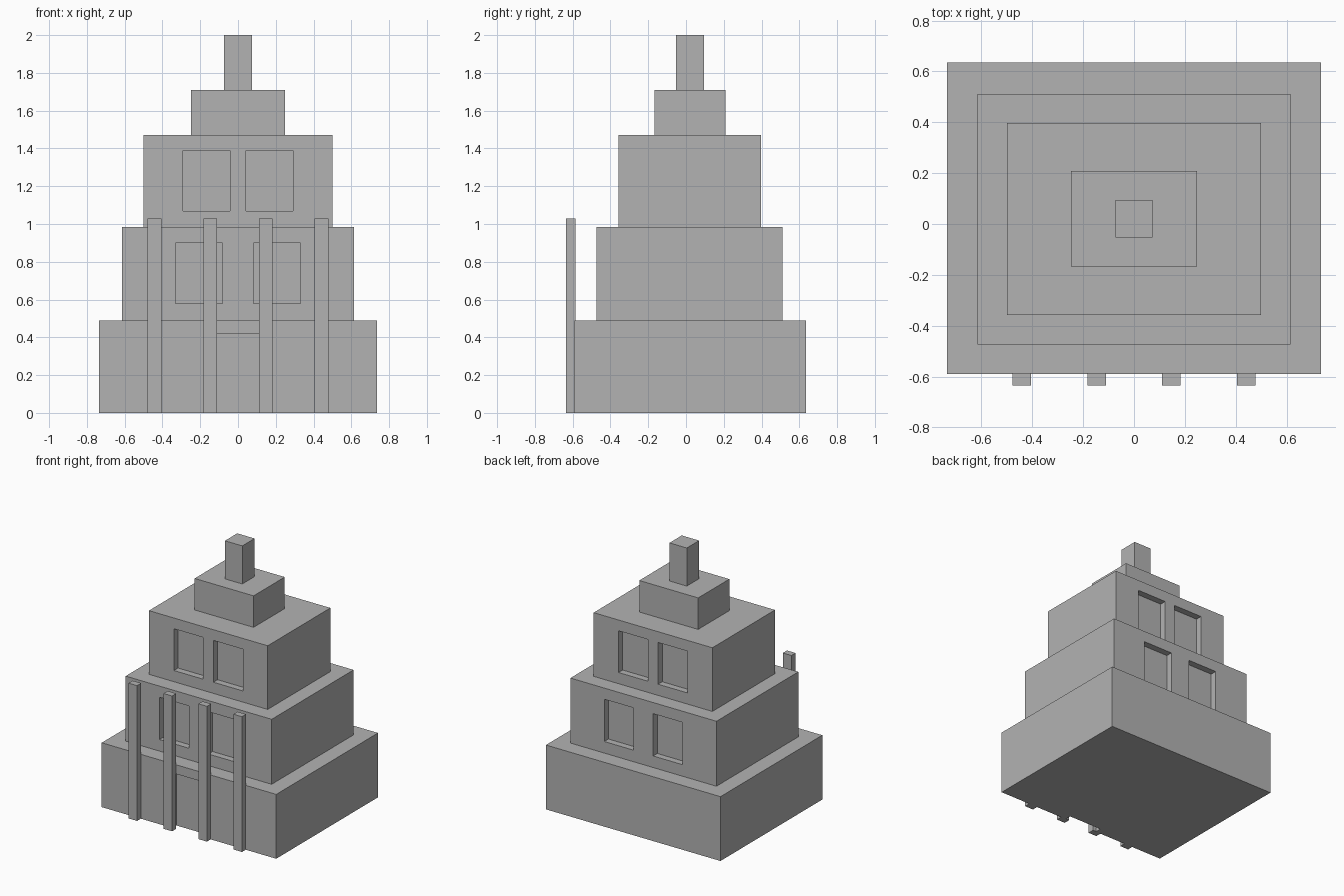
import bpy
import bmesh
from mathutils import Matrix, Vector

old = bpy.data.objects.get("Cube")
if old:
    bpy.data.objects.remove(old, do_unlink=True)

# Single grey stone material
GREY = (0.45, 0.45, 0.45, 1.0)
stone = bpy.data.materials.new("grey_stone")
stone.use_nodes = True
stone.diffuse_color = GREY
stone.node_tree.nodes["Principled BSDF"].inputs["Base Color"].default_value = GREY


def boxes(name, spans):
    """One object made of boxes, each given as (low corner, high corner)."""
    bm = bmesh.new()
    for low, high in spans:
        low, high = Vector(low), Vector(high)
        place = Matrix.Translation((low + high) / 2) @ Matrix.Diagonal((*(high - low), 1))
        bmesh.ops.create_cube(bm, size=1, matrix=place)
    mesh = bpy.data.meshes.new(name)
    bm.to_mesh(mesh)
    bm.free()
    mesh.materials.append(stone)
    obj = bpy.data.objects.new(name, mesh)
    bpy.context.collection.objects.link(obj)
    return obj


def carve(obj, spans):
    """Cut box-shaped recesses into an object."""
    cutter = boxes("recess_cutter", spans)
    cutter.hide_render = True
    mod = obj.modifiers.new("recesses", 'BOOLEAN')
    mod.operation = 'DIFFERENCE'
    mod.solver = 'EXACT'
    mod.object = cutter
    bpy.context.view_layer.objects.active = obj
    bpy.ops.object.modifier_apply(modifier=mod.name)
    bpy.data.objects.remove(cutter, do_unlink=True)


DEPTH = 0.05    # recess depth
OVER = 0.1      # cutter overshoot outside the wall


def windows(front, back, inner, outer, bottom, top):
    """A mirrored window pair on both the front and back walls."""
    spans = []
    for x0, x1 in ((-outer, -inner), (inner, outer)):
        spans.append(((x0, front - OVER, bottom), (x1, front + DEPTH, top)))
        spans.append(((x0, back - DEPTH, bottom), (x1, back + OVER, top)))
    return spans


# Stepped tiers: name, half width, front, back, bottom, top
tiers = {}
for name, half, front, back, bottom, top in (
        ("base_tier", 0.735, -0.59, 0.635, 0, 0.49),
        ("middle_tier", 0.615, -0.473, 0.512, 0.49, 0.985),
        ("upper_tier", 0.5, -0.357, 0.397, 0.985, 1.47),
        ("roof_block", 0.248, -0.167, 0.208, 1.47, 1.71),
        ("spire", 0.073, -0.053, 0.095, 1.71, 2.0)):
    tiers[name] = boxes(name, [((-half, front, bottom), (half, back, top))])

# Doorway open at the ground, and window recesses
carve(tiers["base_tier"], [((-0.14, -0.59 - OVER, -OVER), (0.14, -0.59 + DEPTH, 0.42))])
carve(tiers["middle_tier"], windows(-0.473, 0.512, 0.082, 0.33, 0.578, 0.9))
carve(tiers["upper_tier"], windows(-0.357, 0.397, 0.043, 0.29, 1.07, 1.388))

# Row of square front pillars
for i, x in enumerate((-0.442, -0.147, 0.147, 0.442)):
    boxes(f"front_pillar_{i + 1}", [((x - 0.036, -0.635, 0), (x + 0.036, -0.585, 1.03))])
